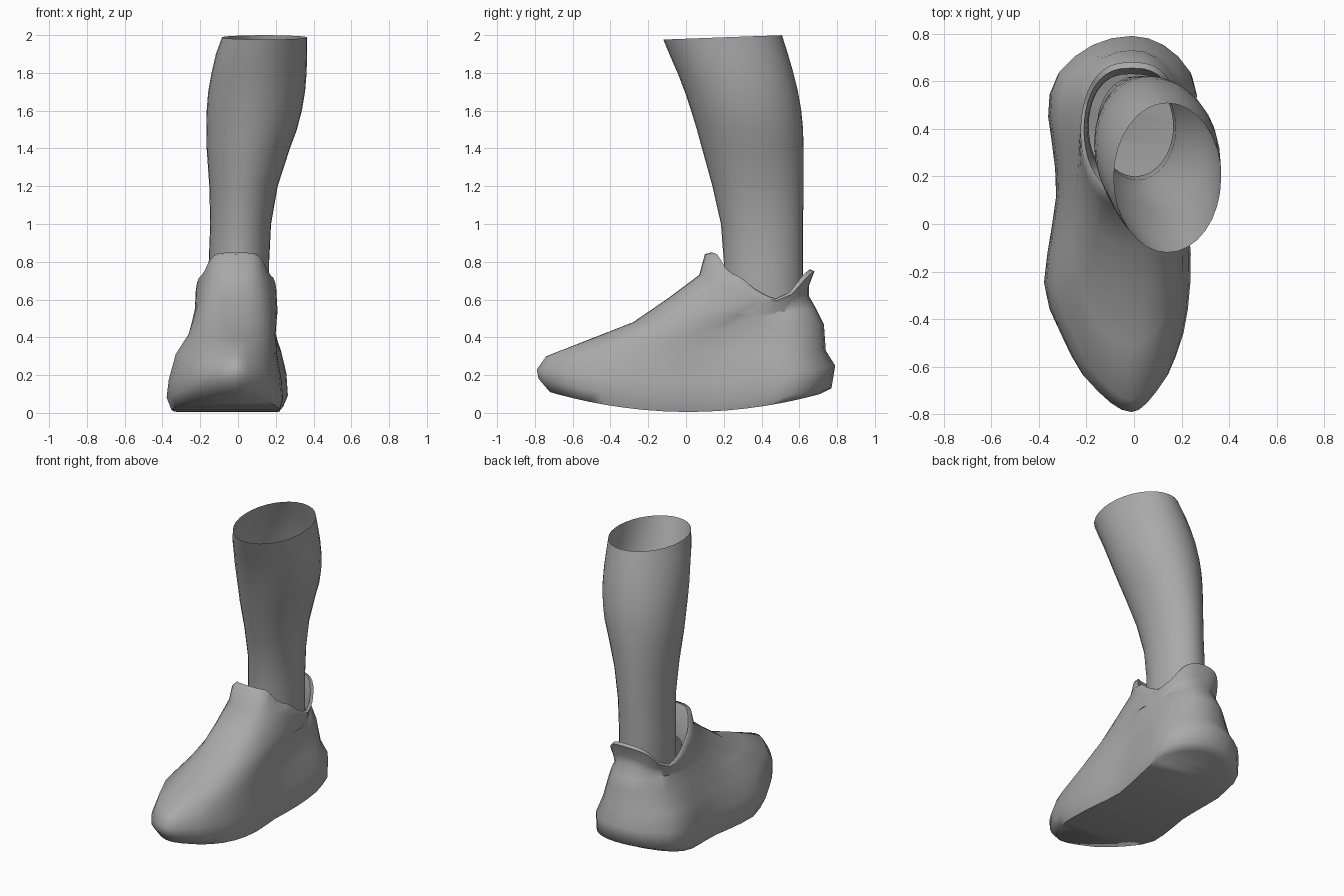
import bpy, bmesh
from math import sin, cos, pi, radians

if "Cube" in bpy.data.objects:
    bpy.data.objects.remove(bpy.data.objects["Cube"])

grey = bpy.data.materials.new("plain_grey")
grey.use_nodes = True
colour = (0.4, 0.4, 0.4, 1)
grey.diffuse_color = colour
grey.node_tree.nodes["Principled BSDF"].inputs["Base Color"].default_value = colour


def lerp(a, b, t):
    return a + (b - a) * t


def keyed(keys, u):
    """Linear interpolation through (position, value) keys."""
    for (a, va), (b, vb) in zip(keys, keys[1:]):
        if u <= b:
            return lerp(va, vb, max(0, (u - a) / (b - a)))
    return keys[-1][1]


def loft(name, rings, cap_start=False, angle=60):
    """Skin a list of closed rings; optionally cap the first with side-to-side strips."""
    bm = bmesh.new()
    loops = [[bm.verts.new(p) for p in ring] for ring in rings]
    n = len(loops[0])
    for low, high in zip(loops, loops[1:]):
        for i in range(n):
            j = (i + 1) % n
            bm.faces.new((low[i], low[j], high[j], high[i]))
    if cap_start:
        base = loops[0]
        for i in range(n // 2):
            strip = [base[i], base[i + 1], base[n - i - 1], base[(n - i) % n]]
            bm.faces.new(list(dict.fromkeys(strip)))
    bmesh.ops.recalc_face_normals(bm, faces=bm.faces[:])
    mesh = bpy.data.meshes.new(name)
    bm.to_mesh(mesh)
    bm.free()
    mesh.materials.append(grey)
    obj = bpy.data.objects.new(name, mesh)
    bpy.context.collection.objects.link(obj)
    bpy.ops.object.select_all(action='DESELECT')
    obj.select_set(True)
    bpy.context.view_layer.objects.active = obj
    bpy.ops.object.shade_smooth_by_angle(angle=radians(angle))
    return obj


# Foot outline: half widths from toe (0) to heel (1) on each side
RIGHT = [(0, .27), (.09, .35), (.22, .37), (.31, .4), (.44, .352), (.56, .317),
         (.69, .346), (.79, .43), (.9, .53), (1, .56)]
LEFT = [(0, .2), (.09, .26), (.22, .27), (.4, .255), (.56, .23), (.69, .27),
        (.79, .33), (.9, .43), (1, .46)]
# Height of the collar rim from tongue (0) to heel tab (1)
RIM = [(0, .85), (.06, .84), (.17, .745), (.3, .72), (.45, .65), (.64, .6),
       (.8, .64), (.93, .73), (1, .76)]


def shoe_ring(yf, zf, yb, zb, sag, scale, foot, width, rim=None, n=40):
    pts = []
    for i in range(n):
        a = 2 * pi * i / n
        u, s = (1 - cos(a)) / 2, sin(a)
        side = RIGHT if s < 0 else LEFT
        body = abs(s) ** .75 * width
        sole = abs(s) * keyed(side, u) * scale
        x = lerp(body, sole, foot) * (1 if s > 0 else -1) - .01
        if rim is None:
            dip = s * s if foot else s * s * u * 1.5
            z = lerp(zf, zb, u) + sag * dip
        else:
            z = keyed(RIM, u) + rim
        pts.append((x, lerp(yf, yb, u), z))
    return pts


# Shoe: sole, walls, instep, collar and inner lining
shoe = [
    shoe_ring(-.72, .11, .71, .10, -.10, .93, 1, 0),
    shoe_ring(-.78, .18, .77, .13, -.09, 1, 1, 0),
    shoe_ring(-.79, .23, .79, .25, -.07, .97, 1, 0),
    shoe_ring(-.74, .30, .74, .33, 0, .87, 1, 0),
    shoe_ring(-.51, .39, .73, .47, 0, .75, .5, .235),
    shoe_ring(-.28, .48, .69, .55, 0, .7, .15, .225),
    shoe_ring(-.09, .61, .65, .62, -.11, 0, 0, .22),
    shoe_ring(.07, .73, .65, .67, -.12, 0, 0, .215),
    shoe_ring(.10, .85, .68, .75, 0, 0, 0, .215, rim=-.01),
    shoe_ring(.135, .85, .655, .75, 0, 0, 0, .2, rim=0),
    shoe_ring(.18, .73, .63, .65, 0, 0, 0, .185, rim=-.1),
    shoe_ring(.19, .6, .63, .5, 0, 0, 0, .18, rim=-.2),
]
loft("shoe", shoe, cap_start=True)

# Leg: open tube; height, right x, left x, front y, back y
LEG = [
    (.50, -.155, .165, .20, .62),
    (.80, -.155, .165, .20, .62),
    (1.0, -.147, .175, .185, .62),
    (1.2, -.152, .21, .14, .622),
    (1.4, -.166, .275, .085, .622),
    (1.5, -.168, .312, .058, .62),
    (1.6, -.166, .338, .028, .61),
    (1.7, -.158, .355, -.005, .592),
    (1.8, -.14, .363, -.042, .567),
    (1.9, -.117, .366, -.085, .537),
    (1.988, -.085, .366, -.12, .508),
]


def leg_ring(z, xr, xl, yf, yb, n=32):
    tilt = .012 * max(0, z - 1) ** 3
    ring = []
    for i in range(n):
        a = 2 * pi * i / n
        ring.append((lerp(xr, xl, (1 + cos(a)) / 2),
                     lerp(yf, yb, (1 + sin(a)) / 2), z + tilt * sin(a)))
    return ring


loft("leg", [leg_ring(*row) for row in LEG])
